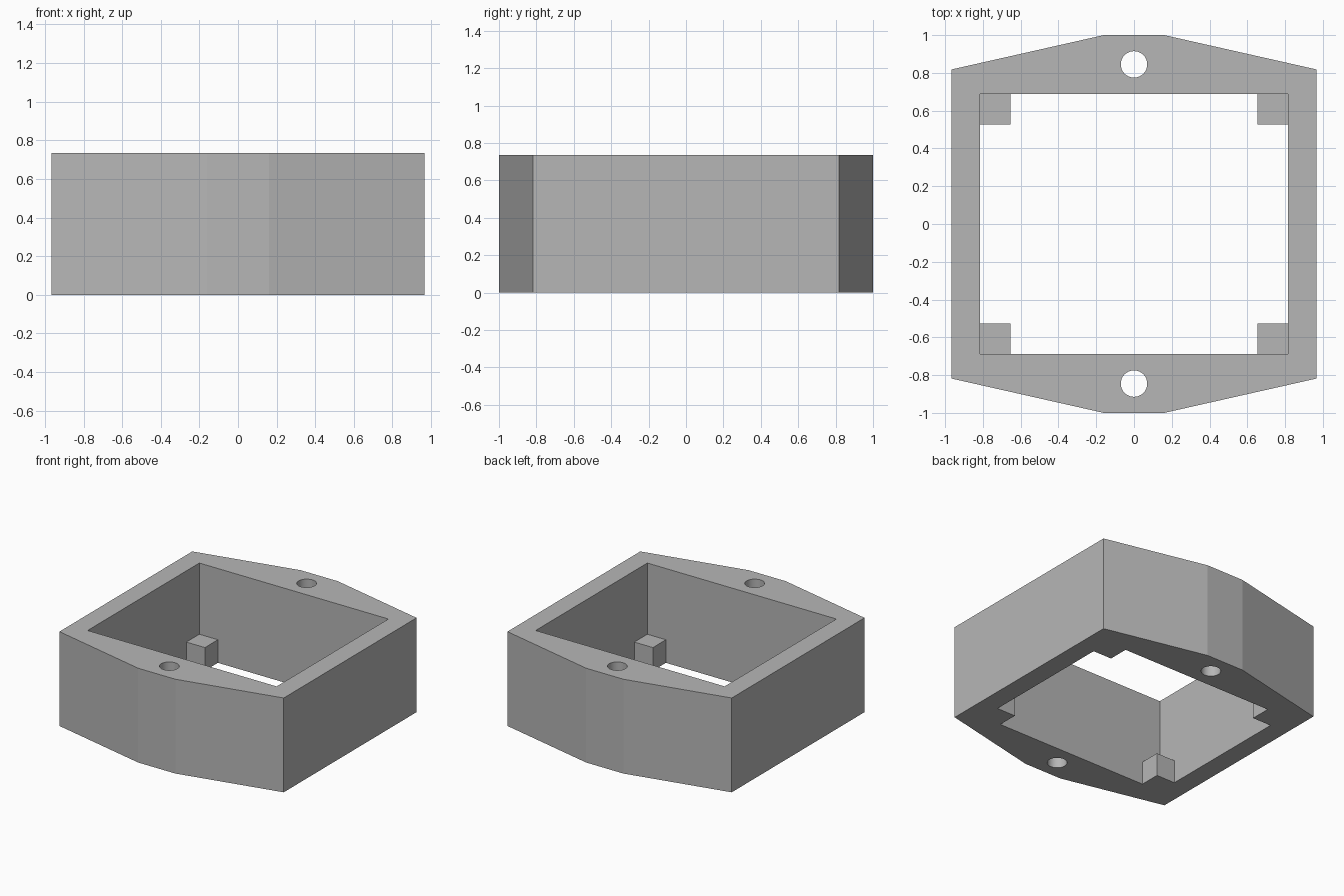
import bpy
import bmesh
from math import cos, sin, tau
from mathutils import Vector

cube = bpy.data.objects.get("Cube")
if cube:
    bpy.data.objects.remove(cube, do_unlink=True)

HEIGHT = 0.735
INNER_X, INNER_Y = 0.815, 0.688
POST, POST_HEIGHT = 0.16, 0.18

grey = bpy.data.materials.new("plain grey")
grey.use_nodes = True
grey.diffuse_color = (0.47, 0.47, 0.47, 1)
grey.node_tree.nodes["Principled BSDF"].inputs["Base Color"].default_value = grey.diffuse_color


def prism(name, loops, height):
    """Fill an outline with holes and extrude it upwards from z = 0."""
    bm = bmesh.new()
    for loop in loops:
        verts = [bm.verts.new((x, y, 0)) for x, y in loop]
        for i, v in enumerate(verts):
            bm.edges.new((verts[i - 1], v))
    bmesh.ops.triangle_fill(bm, edges=bm.edges[:], use_beauty=True, normal=Vector((0, 0, 1)))
    base = bm.faces[:]
    result = bmesh.ops.extrude_face_region(bm, geom=base, use_keep_orig=True)
    top = [g for g in result["geom"] if isinstance(g, bmesh.types.BMVert)]
    bmesh.ops.translate(bm, verts=top, vec=(0, 0, height))
    bmesh.ops.recalc_face_normals(bm, faces=bm.faces[:])
    mesh = bpy.data.meshes.new(name)
    bm.to_mesh(mesh)
    bm.free()
    mesh.materials.append(grey)
    obj = bpy.data.objects.new(name, mesh)
    bpy.context.collection.objects.link(obj)
    return obj


def rectangle(x0, x1, y0, y1):
    return [(x0, y0), (x1, y0), (x1, y1), (x0, y1)]


def circle(cy, radius, count=40):
    return [(radius * cos(tau * i / count), cy + radius * sin(tau * i / count))
            for i in range(count)]


# Hollow frame with pointed ends and two screw holes
half = [(0.967, -0.818), (0.967, 0.818), (0.16, 1.0), (-0.16, 1.0)]
outline = half + [(-x, -y) for x, y in half if y != 1.0] + [(-0.16, -1.0), (0.16, -1.0)]
# Reorder so the left side runs from back to front
outline[4:6] = [(-0.967, 0.818), (-0.967, -0.818)]
opening = rectangle(-INNER_X, INNER_X, -INNER_Y, INNER_Y)
frame = prism("frame", [outline, opening, circle(0.845, 0.07), circle(-0.845, 0.07)], HEIGHT)

# Smooth hole walls, sharp edges elsewhere
bpy.context.view_layer.objects.active = frame
frame.select_set(True)
bpy.ops.object.shade_smooth_by_angle(angle=0.18)
frame.select_set(False)

# Short support posts in the inner corners
for sx, side in ((1, "left"), (-1, "right")):
    for sy, end in ((1, "back"), (-1, "front")):
        xs = sorted((sx * INNER_X, sx * (INNER_X - POST)))
        ys = sorted((sy * INNER_Y, sy * (INNER_Y - POST)))
        prism(f"support_post_{end}_{side}", [rectangle(*xs, *ys)], POST_HEIGHT)
